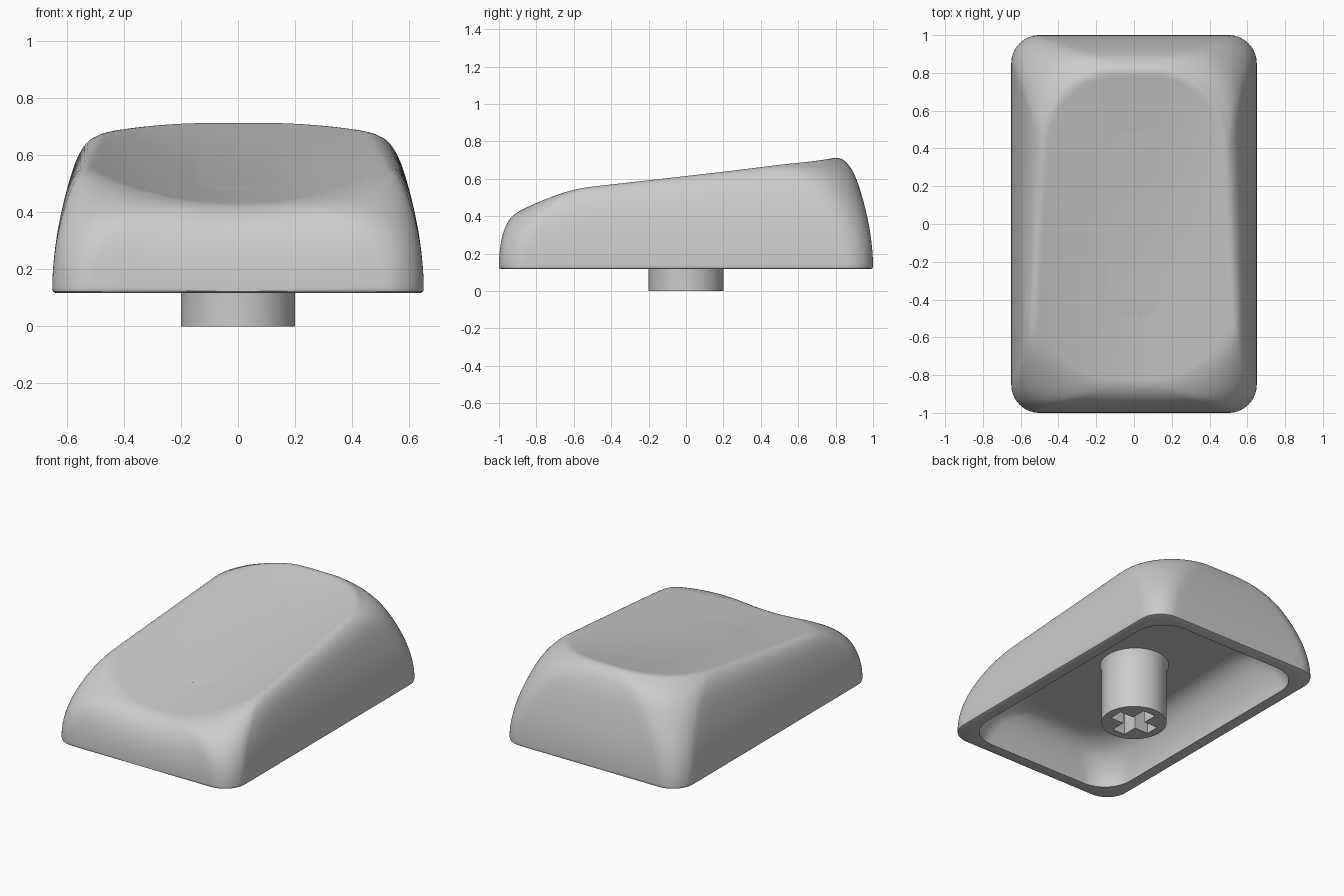
import bpy, bmesh, math

if "Cube" in bpy.data.objects:
    bpy.data.objects.remove(bpy.data.objects["Cube"])

HALF_X, HALF_Y, BASE = 0.65, 1.0, 0.117
ARC, SIDE = 14, 14

grey = bpy.data.materials.new("plain grey plastic")
grey.use_nodes = True
colour = (0.6, 0.6, 0.6, 1)
grey.diffuse_color = colour
grey.node_tree.nodes["Principled BSDF"].inputs["Base Color"].default_value = colour


def finish(bm, name):
    bmesh.ops.recalc_face_normals(bm, faces=bm.faces)
    mesh = bpy.data.meshes.new(name)
    bm.to_mesh(mesh)
    bm.free()
    mesh.materials.append(grey)
    obj = bpy.data.objects.new(name, mesh)
    bpy.context.collection.objects.link(obj)
    bpy.ops.object.select_all(action="DESELECT")
    obj.select_set(True)
    bpy.context.view_layer.objects.active = obj
    bpy.ops.object.shade_smooth_by_angle(angle=math.radians(40))


def outline(inset, corner):
    """Rounded rectangle, inset from the footprint, evenly divided sides."""
    hx, hy = HALF_X - inset, HALF_Y - inset
    r = min(corner, hx * 0.8)
    pts = []
    for q, (sx, sy) in enumerate([(1, 1), (-1, 1), (-1, -1), (1, -1)]):
        for i in range(ARC + 1):
            a = math.pi / 2 * (q + i / ARC)
            pts.append((sx * (hx - r) + r * math.cos(a), sy * (hy - r) + r * math.sin(a)))
        # straight run to the next corner
        x, y = pts[-1]
        ex, ey = ((-x, y), (x, -y))[q % 2]
        pts += [(x + (ex - x) * j / SIDE, y + (ey - y) * j / SIDE) for j in range(1, SIDE)]
    return pts


def soft_min(a, b, k):
    h = max(k - abs(a - b), 0) / k
    return min(a, b) - h * h * k / 4


def top_height(x, y, d):
    """Curved outer wall blended into the sloping, scooped top."""
    wall = BASE + 0.012 + 1.74 * d ** 0.54
    depth = 0.08 * (1 - min((y + 1) / 1.85, 1) ** 3)
    dish = 0.617 + 0.128 * y - depth * (1 - (x / 0.5) ** 2)
    front = min(max((-y - 0.5) / 0.4, 0), 1)
    return soft_min(wall, dish, 0.18 + 0.2 * front * front * (3 - 2 * front))


def cavity_height(x, y, d):
    """Hollow underside with rounded walls and a gently sloping ceiling."""
    wall = BASE + 0.9 * (d - 0.08) ** 0.54
    return soft_min(wall, 0.4 + 0.03 * y, 0.1)


def add_ring(bm, pts, height):
    return [bm.verts.new((x, y, height(x, y))) for x, y in pts]


def bridge(bm, a, b):
    n = len(a)
    for i in range(n):
        bm.faces.new((a[i], a[(i + 1) % n], b[(i + 1) % n], b[i]))


def strip_cap(bm, ring):
    """Close a ring with strips running from its left to its right side."""
    n, mirror = len(ring), 2 * ARC + SIDE
    for i in range(mirror // 2 - n // 2, mirror // 2):
        ids = dict.fromkeys(j % n for j in (i, i + 1, mirror - i - 1, mirror - i))
        bm.faces.new([ring[j] for j in ids])


# Keycap shell: cavity ceiling -> cavity wall -> bottom lip -> outer wall -> top
bm = bmesh.new()
rings = []
for i in range(40, -1, -1):
    d = 0.08 + 0.44 * (i / 40) ** 2.2
    rings.append(add_ring(bm, outline(d, 0.2 + 0.8 * (d - 0.08)),
                          lambda x, y: cavity_height(x, y, d)))
rings.append(add_ring(bm, outline(0.011, 0.14), lambda x, y: BASE))
rings.append(add_ring(bm, outline(0.003, 0.145), lambda x, y: BASE + 0.004))
for i in range(61):
    d = 0.52 * (i / 60) ** 2.2
    rings.append(add_ring(bm, outline(d, 0.15 + 1.7 * d),
                          lambda x, y: top_height(x, y, d)))
for a, b in zip(rings, rings[1:]):
    bridge(bm, a, b)
strip_cap(bm, rings[0])
strip_cap(bm, rings[-1])
finish(bm, "keycap_shell")

# Stem: round post with a cross-shaped socket in its lower end
bm = bmesh.new()


def circle(r, z, n=64):
    return [bm.verts.new((r * math.cos(2 * math.pi * i / n),
                          r * math.sin(2 * math.pi * i / n), z)) for i in range(n)]


def cross(z, arm=0.146, w=0.046):
    pts = []
    for q in range(4):
        c, s = round(math.cos(q * math.pi / 2)), round(math.sin(q * math.pi / 2))
        for x, y in ((arm, -w), (arm, w), (w, w)):
            pts.append(bm.verts.new((c * x - s * y, s * x + c * y, z)))
    return pts


post = [circle(r, z) for r, z in ((0.2, 0), (0.2, 0.36), (0.205, 0.385), (0.215, 0.41))]
for a, b in zip(post, post[1:]):
    bridge(bm, a, b)
socket = [cross(0), cross(0.27)]
bridge(bm, *socket)
bm.faces.new(socket[1])
rim = [bm.edges.get((loop[i], loop[i - 1])) for loop in (post[0], socket[0]) for i in range(len(loop))]
bmesh.ops.triangle_fill(bm, edges=rim, use_beauty=True)
bm.faces.new(post[-1])
finish(bm, "stem")
